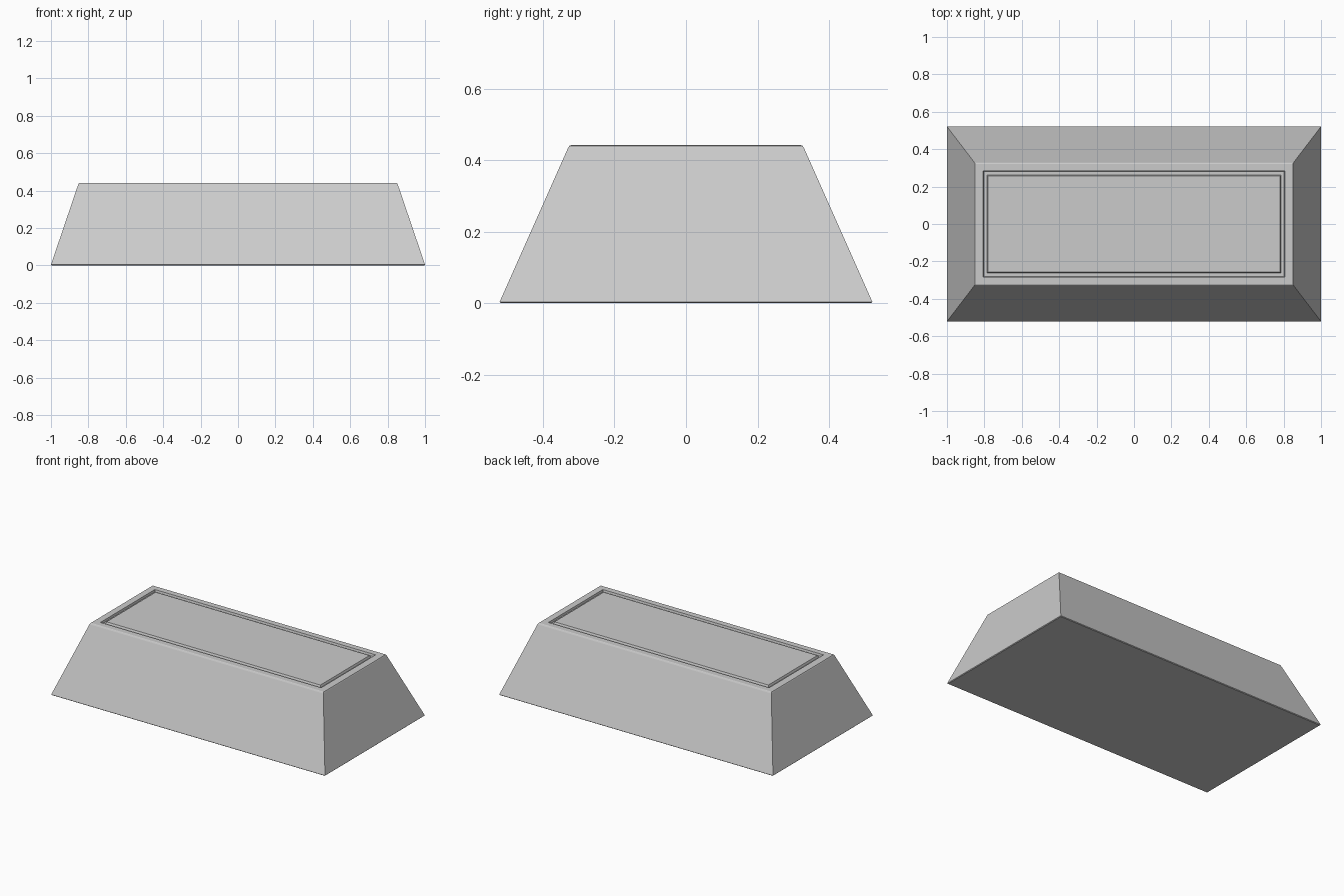
import bpy, bmesh

if "Cube" in bpy.data.objects:
    bpy.data.objects.remove(bpy.data.objects["Cube"])

# Rectangular rings (half x, half y, z), from the base up and over the top
rings = [
    (0.996, 0.517, 0.0),     # base, with a tiny bevel
    (1.0, 0.521, 0.004),
    (0.854, 0.330, 0.434),   # sloped sides up to the bevelled rim
    (0.851, 0.326, 0.440),
    (0.845, 0.321, 0.442),
    (0.806, 0.284, 0.442),   # groove around the top panel
    (0.803, 0.281, 0.428),
    (0.786, 0.262, 0.428),
    (0.781, 0.256, 0.442),   # flat top panel
]


def ring(bm, hx, hy, z):
    return [bm.verts.new((sx * hx, sy * hy, z))
            for sx, sy in ((-1, -1), (1, -1), (1, 1), (-1, 1))]


# Tapered ingot body
bm = bmesh.new()
loops = [ring(bm, *r) for r in rings]
for a, b in zip(loops, loops[1:]):
    for i in range(4):
        j = (i + 1) % 4
        bm.faces.new((a[i], a[j], b[j], b[i]))
bm.faces.new(loops[0][::-1])
bm.faces.new(loops[-1])
mesh = bpy.data.meshes.new("ingot")
bm.to_mesh(mesh)
bm.free()
ingot = bpy.data.objects.new("ingot", mesh)
bpy.context.collection.objects.link(ingot)
